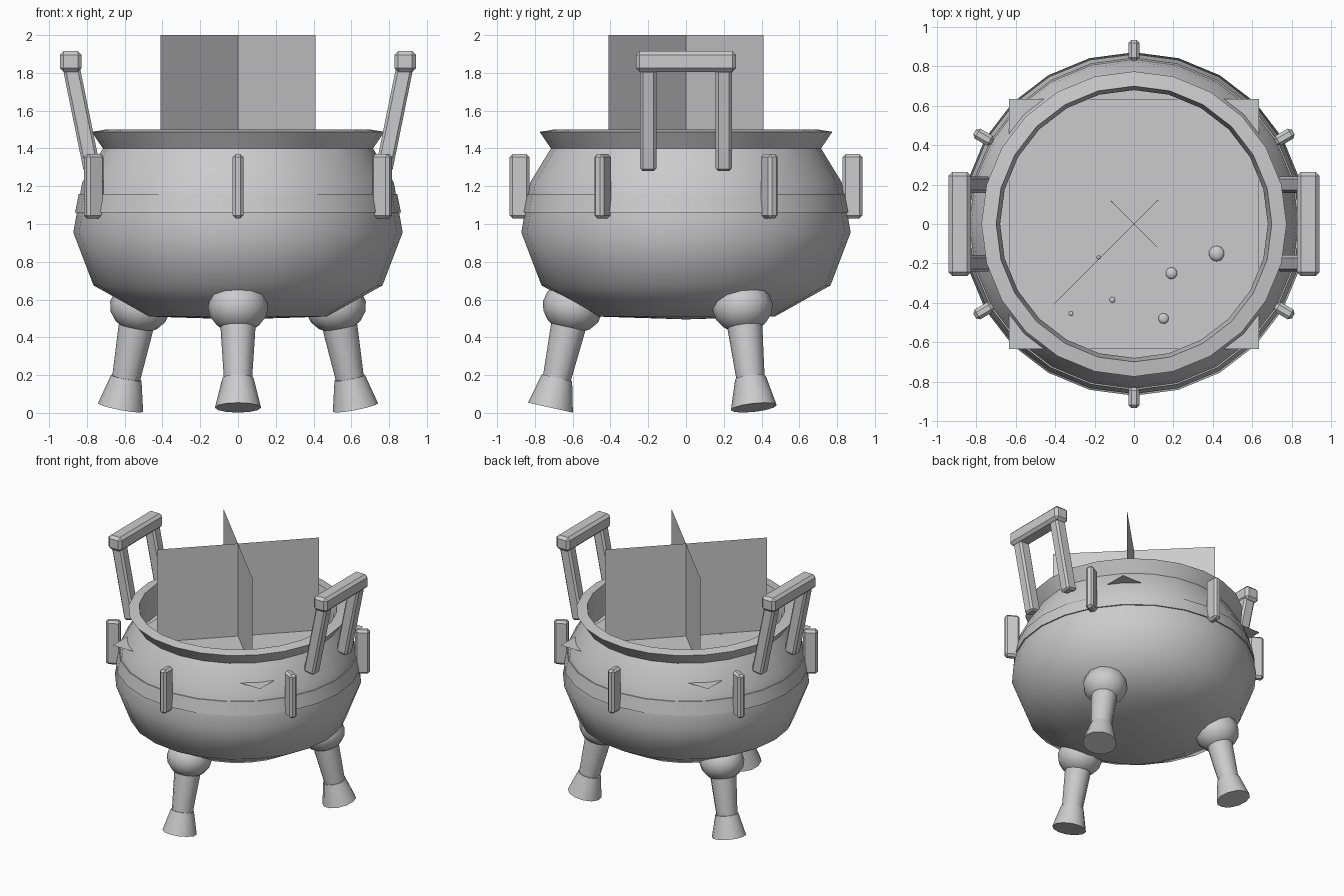
import bpy
import bmesh
from math import radians, pi, sin, cos
from mathutils import Matrix, Vector

if "Cube" in bpy.data.objects:
    bpy.data.objects.remove(bpy.data.objects["Cube"])

GREY = (0.6, 0.6, 0.6, 1.0)
iron = bpy.data.materials.new("light_grey")
iron.use_nodes = True
iron.diffuse_color = GREY
iron.node_tree.nodes["Principled BSDF"].inputs["Base Color"].default_value = GREY


def finish(name, bm, smooth=None):
    """Turn a bmesh into a named grey object, optionally smooth shaded."""
    mesh = bpy.data.meshes.new(name)
    bm.to_mesh(mesh)
    bm.free()
    mesh.materials.append(iron)
    obj = bpy.data.objects.new(name, mesh)
    bpy.context.collection.objects.link(obj)
    if smooth:
        bpy.ops.object.select_all(action="DESELECT")
        obj.select_set(True)
        bpy.context.view_layer.objects.active = obj
        bpy.ops.object.shade_smooth_by_angle(angle=radians(smooth))
    return obj


def lathe(name, profile, steps=24, smooth=45, matrix=Matrix(), closed=False):
    """Revolve (radius, height) points around z."""
    bm = bmesh.new()
    verts = [bm.verts.new((r, 0, z)) for r, z in profile]
    edges = [bm.edges.new(pair) for pair in zip(verts, verts[1:])]
    if closed:
        edges.append(bm.edges.new((verts[-1], verts[0])))
    bmesh.ops.spin(bm, geom=verts + edges, cent=(0, 0, 0), axis=(0, 0, 1),
                   angle=2 * pi, steps=steps, use_merge=True)
    bmesh.ops.remove_doubles(bm, verts=bm.verts, dist=0.0005)
    bmesh.ops.recalc_face_normals(bm, faces=bm.faces)
    bm.transform(matrix)
    return finish(name, bm, smooth)


def bevelled_box(name, size, matrix, bevel):
    bm = bmesh.new()
    bmesh.ops.create_cube(bm, size=1, matrix=Matrix.Diagonal((*size, 1)))
    bmesh.ops.bevel(bm, geom=bm.edges[:], offset=bevel, segments=1, affect="EDGES")
    bm.transform(matrix)
    return finish(name, bm)


def sheet(name, width, depth, matrix):
    bm = bmesh.new()
    bmesh.ops.create_grid(bm, x_segments=1, y_segments=1, size=0.5,
                          matrix=matrix @ Matrix.Diagonal((width, depth, 1, 1)))
    return finish(name, bm)


def spin_z(degrees):
    return Matrix.Rotation(radians(degrees), 4, "Z")


# Pot with flared rim and inner wall
lathe("pot", [(0, 0.495), (0.47, 0.51), (0.765, 0.675), (0.872, 0.955),
              (0.825, 1.22), (0.715, 1.40), (0.775, 1.488), (0.70, 1.50),
              (0.68, 1.40), (0.69, 1.25)])

# Raised band around the belly
lathe("band", [(0.80, 1.06), (0.863, 1.06), (0.843, 1.16), (0.80, 1.16)], closed=True)

# Liquid and the square surface sheet whose corners reach through the wall
lathe("liquid", [(0, 1.27), (0.70, 1.27)], smooth=None)
sheet("surface_sheet", 1.27, 1.27, Matrix.Translation((0, 0, 1.28)))

# Bubbles on the surface
for x, y, r in [(0.42, -0.15, 0.04), (0.19, -0.25, 0.03), (0.15, -0.48, 0.027),
                (-0.18, -0.17, 0.01), (-0.11, -0.385, 0.015), (-0.32, -0.455, 0.012)]:
    bubble = bmesh.new()
    bmesh.ops.create_icosphere(bubble, subdivisions=2, radius=r,
                               matrix=Matrix.Translation((x, y, 1.28)) @ Matrix.Diagonal((1, 1, 0.5, 1)))
    finish("bubble", bubble, 60)

# Two crossed upright steam sheets
for angle in (45, 135):
    sheet("steam_sheet", 1.16, 0.80,
          Matrix.Translation((0, 0, 1.6)) @ spin_z(angle) @ Matrix.Rotation(pi / 2, 4, "X"))

# Six upright studs around the belly
for i in range(6):
    bevelled_box("stud", (0.105, 0.058, 0.34),
                 spin_z(30 + 60 * i) @ Matrix.Translation((0.882, 0, 1.20)), 0.016)

# Three splayed legs, each a ball joint, a shank and a flared foot
for angle in (-90, 30, 150):
    place = (spin_z(angle) @ Matrix.Translation((0.6, 0, 0.56))
             @ Matrix.Rotation(radians(-12.5), 4, "Y"))
    ball = bmesh.new()
    bmesh.ops.create_uvsphere(ball, u_segments=12, v_segments=8, radius=0.16,
                              matrix=place @ Matrix.Diagonal((1, 1, 0.85, 1)))
    finish("leg_ball", ball, 60)
    lathe("leg_shank", [(0.095, 0), (0.092, -0.12), (0.074, -0.40)], 12, 45, place)
    lathe("foot", [(0, -0.383), (0.082, -0.383), (0.122, -0.545), (0, -0.545)], 12, 45, place)

# Two handles, each a crossbar on a pair of leaning posts
for side in (0, 180):
    turn = spin_z(side)
    bevelled_box("handle_bar", (0.115, 0.53, 0.11),
                 turn @ Matrix.Translation((0.885, 0, 1.86)), 0.02)
    for y in (-0.2, 0.2):
        lean = Matrix.Translation((0.827, y, 1.555)) @ Matrix.Rotation(radians(11.5), 4, "Y")
        bevelled_box("handle_post", (0.09, 0.085, 0.55), turn @ lean, 0.014)
